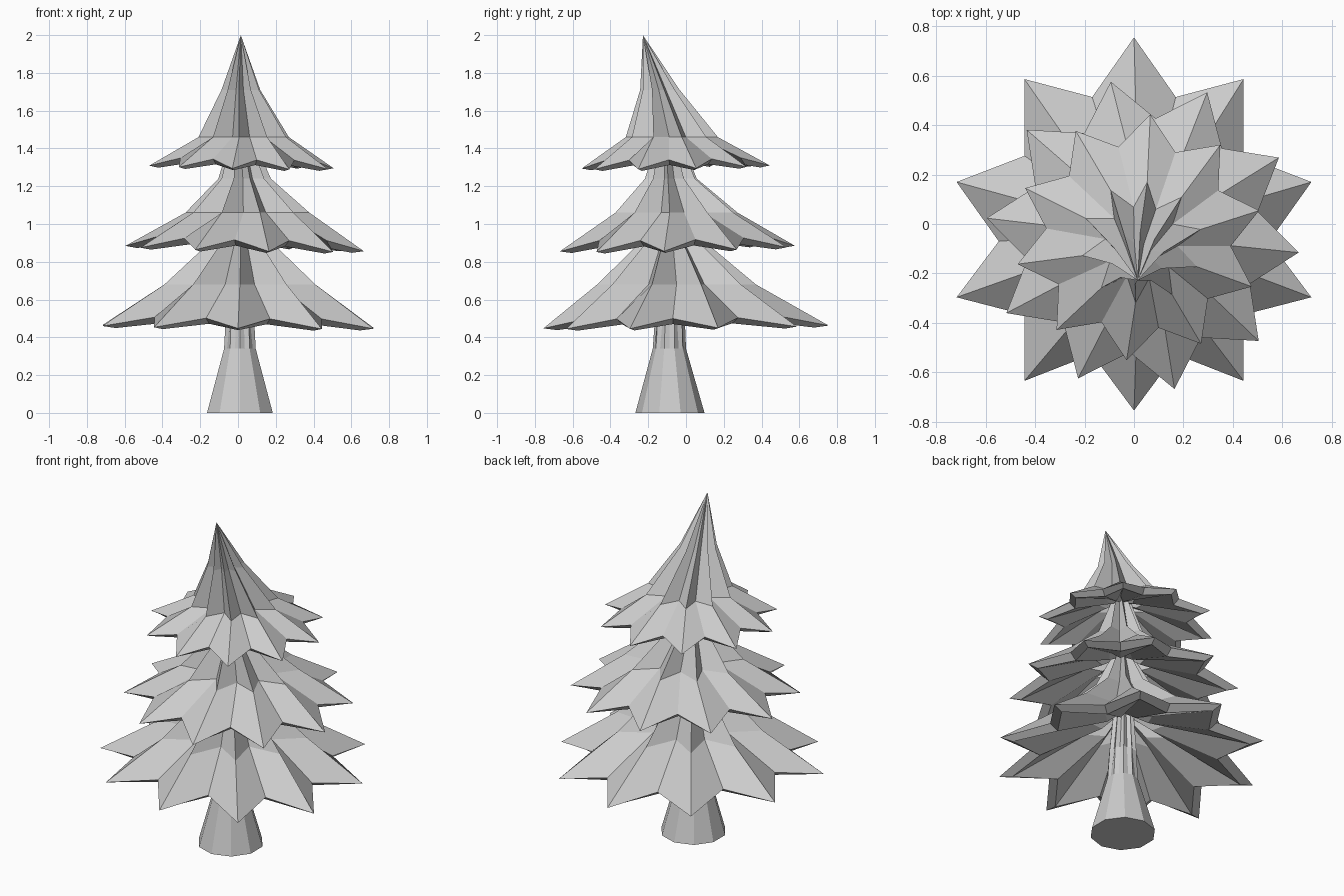
import bpy
import bmesh
from math import cos, sin, radians

cube = bpy.data.objects.get("Cube")
if cube:
    bpy.data.objects.remove(cube, do_unlink=True)

POINTS = 10

mat = bpy.data.materials.new("pale_grey")
mat.use_nodes = True
GREY = (0.6, 0.6, 0.6, 1)
mat.diffuse_color = GREY
mat.node_tree.nodes["Principled BSDF"].inputs["Base Color"].default_value = GREY


def star_ring(bm, cx, cy, z, r, valley=0.6, lift=0.0, phase=18, tilt=0.0, squash=0.0):
    """Ring of alternating points and valleys; valleys can be raised."""
    ring = []
    for i in range(POINTS * 2):
        a = radians(phase + 180 / POINTS * i)
        inner = i % 2
        rad = r * (valley if inner else 1)
        x, y = rad * cos(a), rad * sin(a)
        height = z + lift * inner + tilt * (y - x)
        ring.append(bm.verts.new((cx + x, cy + y - squash * cos(a) ** 2, height)))
    return ring


def bridge(bm, lower, upper):
    n = len(lower)
    for i in range(n):
        j = (i + 1) % n
        bm.faces.new((lower[i], lower[j], upper[j], upper[i]))


bm = bmesh.new()
rings = []


def add(*args, **kw):
    rings.append(star_ring(bm, *args, **kw))


def tier(rim, knee, shoulder, lip_in, lift, valley, phase, tilt, squash=0.0):
    """Hollow skirt: underside, thick lip, pointed rim, knee and shoulder."""
    cx, cy, z, r = rim
    kx, ky, kz, kr = knee
    add(kx, ky, kz - 0.03, kr * 0.55, phase=phase)
    add(cx, cy, z - 0.01, r * lip_in, valley=valley, lift=lift * 0.6,
        phase=phase, tilt=tilt, squash=squash)
    add(cx, cy, z, r, valley=valley, lift=lift, phase=phase, tilt=tilt, squash=squash)
    add(*knee, phase=phase)
    add(*shoulder, phase=phase)


# Trunk
FLAT = cos(radians(180 / POINTS))
add(0.01, -0.085, 0, 0.183, valley=FLAT)
add(0.01, -0.088, 0.34, 0.088, valley=FLAT)
add(0.01, -0.085, 0.52, 0.078, valley=0.8)
add(0.01, -0.08, 0.74, 0.06, valley=0.7)

# Lower, middle and upper tiers with the necks between them
tier((0, 0, 0.455, 0.755), (0.01, -0.05, 0.68, 0.42), (0.015, -0.07, 0.91, 0.165),
     0.9, 0.05, 0.725, 18, 0.01, 0.07)
add(0.018, -0.08, 1.1, 0.07, phase=24)
tier((0.035, -0.046, 0.87, 0.635), (0.05, -0.05, 1.06, 0.33), (0.035, -0.08, 1.24, 0.14),
     0.9, 0.055, 0.75, 29.7, 0.02)
add(0.02, -0.09, 1.46, 0.06, phase=21)
tier((0.018, -0.054, 1.302, 0.5), (0.03, -0.075, 1.46, 0.245), (0.015, -0.138, 1.71, 0.105),
     0.9, 0.045, 0.75, 12.5, 0.018)

for lower, upper in zip(rings, rings[1:]):
    bridge(bm, lower, upper)

# Base cap and leaning tip
bm.faces.new(list(reversed(rings[0])))
tip = bm.verts.new((0.015, -0.228, 2.0))
top = rings[-1]
for i in range(len(top)):
    bm.faces.new((top[i], top[(i + 1) % len(top)], tip))
bmesh.ops.recalc_face_normals(bm, faces=bm.faces[:])

mesh = bpy.data.meshes.new("pine_tree")
bm.to_mesh(mesh)
bm.free()
mesh.materials.append(mat)
bpy.context.collection.objects.link(bpy.data.objects.new("pine_tree", mesh))
